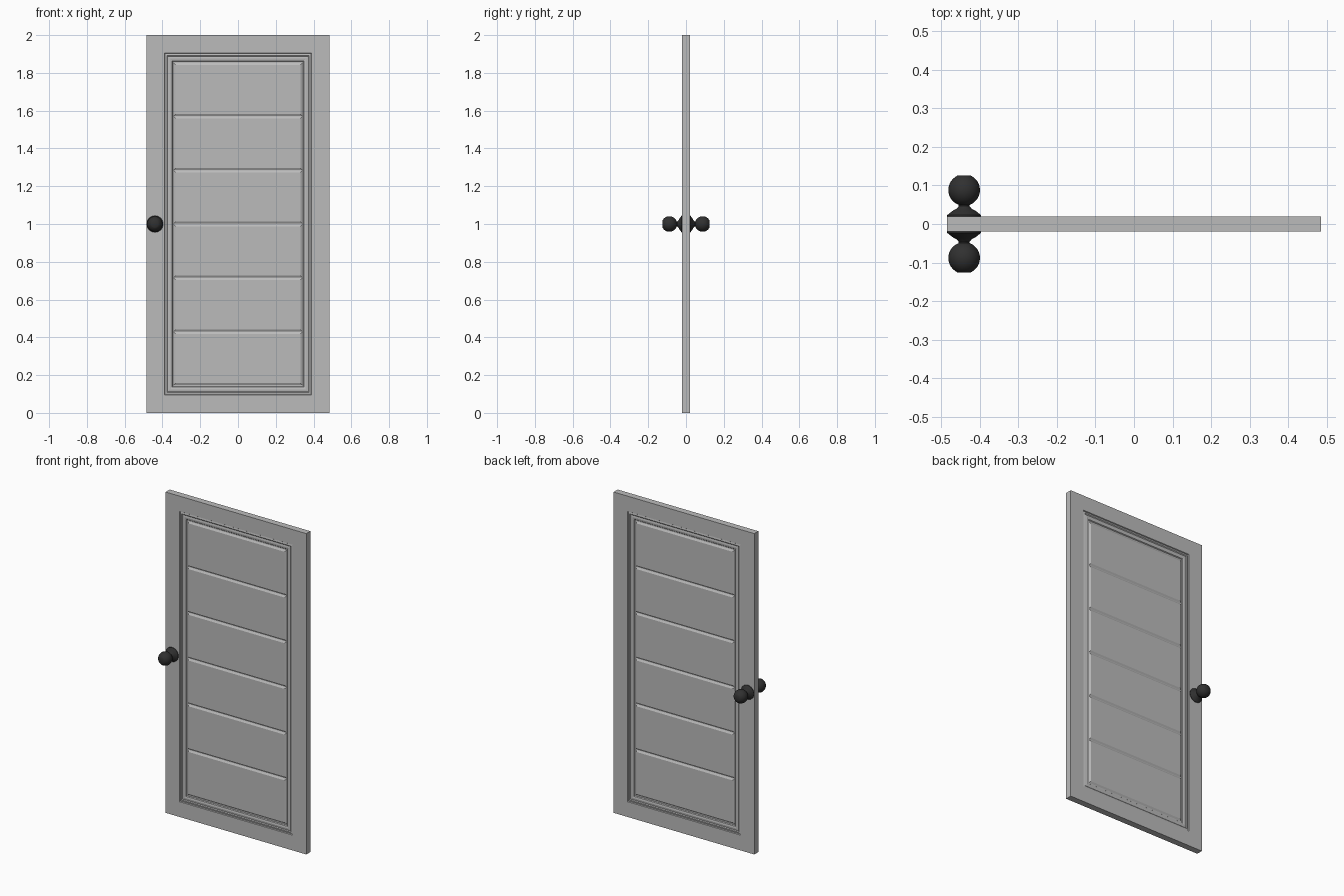
import bpy, bmesh, math

old = bpy.data.objects.get("Cube")
if old:
    bpy.data.objects.remove(old)


def material(name, value):
    m = bpy.data.materials.new(name)
    m.use_nodes = True
    colour = (value, value, value, 1)
    m.diffuse_color = colour
    m.node_tree.nodes["Principled BSDF"].inputs["Base Color"].default_value = colour
    return m


door_grey = material("door grey", 0.5)
knob_black = material("knob black", 0.03)


def build(name, loops, mat):
    """Skin a stack of closed loops and cap both ends."""
    bm = bmesh.new()
    rings = [[bm.verts.new(p) for p in loop] for loop in loops]
    for a, b in zip(rings, rings[1:]):
        n = len(a)
        for i in range(n):
            bm.faces.new((a[i], a[(i + 1) % n], b[(i + 1) % n], b[i]))
    bm.faces.new(rings[0])
    bm.faces.new(rings[-1])
    bmesh.ops.recalc_face_normals(bm, faces=bm.faces)
    mesh = bpy.data.meshes.new(name)
    bm.to_mesh(mesh)
    bm.free()
    mesh.materials.append(mat)
    obj = bpy.data.objects.new(name, mesh)
    bpy.context.collection.objects.link(obj)
    return obj


def rect(w, h, y, z):
    return [(-w, y, z - h), (w, y, z - h), (w, y, z + h), (-w, y, z + h)]


def both_sides(name, steps, w, h, z, mat):
    """Rectangular slab whose (inset, depth) profile is the same front and back."""
    front = [rect(w - i, h - i, -y, z) for i, y in steps]
    back = [rect(w - i, h - i, y, z) for i, y in reversed(steps)]
    return build(name, front + back, mat)


# Door slab with a stepped moulding around the recess
W, H, BORDER = 0.485, 1.0, 0.095
moulding = [(0.045, 0.008), (0.041, 0.013), (0.030, 0.015), (0.018, 0.013),
            (0.013, 0.017), (0.003, 0.015), (0, 0.02)]
steps = [(BORDER + i, y) for i, y in moulding] + [(0, 0.02)]
both_sides("door_slab", steps, W, H, 1.0, door_grey)

# Six chamfered planks filling the recess
COUNT, PITCH = 6, 0.285
for k in range(COUNT):
    z = 1.0 + (k - (COUNT - 1) / 2) * PITCH
    both_sides("plank_%d" % (k + 1), [(0.012, 0.014), (0, 0.007)],
               0.342, PITCH / 2, z, door_grey)

# Knobs: rose, neck and flat-ended ball turned about the y axis
KX, SEG, R, CENTRE = -0.44, 32, 0.041, 0.088
profile = [(0.044, 0.018), (0.044, 0.023), (0.030, 0.034), (0.019, 0.040), (0.014, 0.046)]
for k in range(13):
    a = math.radians(160 - k * 10.5)
    profile.append((R * math.sin(a), CENTRE + R * math.cos(a)))
profile.append((0.018, 0.125))

for name, side in (("front_knob", -1), ("back_knob", 1)):
    loops = [[(KX + r * math.cos(t), side * y, 1.0 + r * math.sin(t))
              for t in (2 * math.pi * s / SEG for s in range(SEG))]
             for r, y in profile]
    knob = build(name, loops, knob_black)
    bpy.ops.object.select_all(action="DESELECT")
    knob.select_set(True)
    bpy.context.view_layer.objects.active = knob
    bpy.ops.object.shade_smooth_by_angle(angle=math.radians(35))
